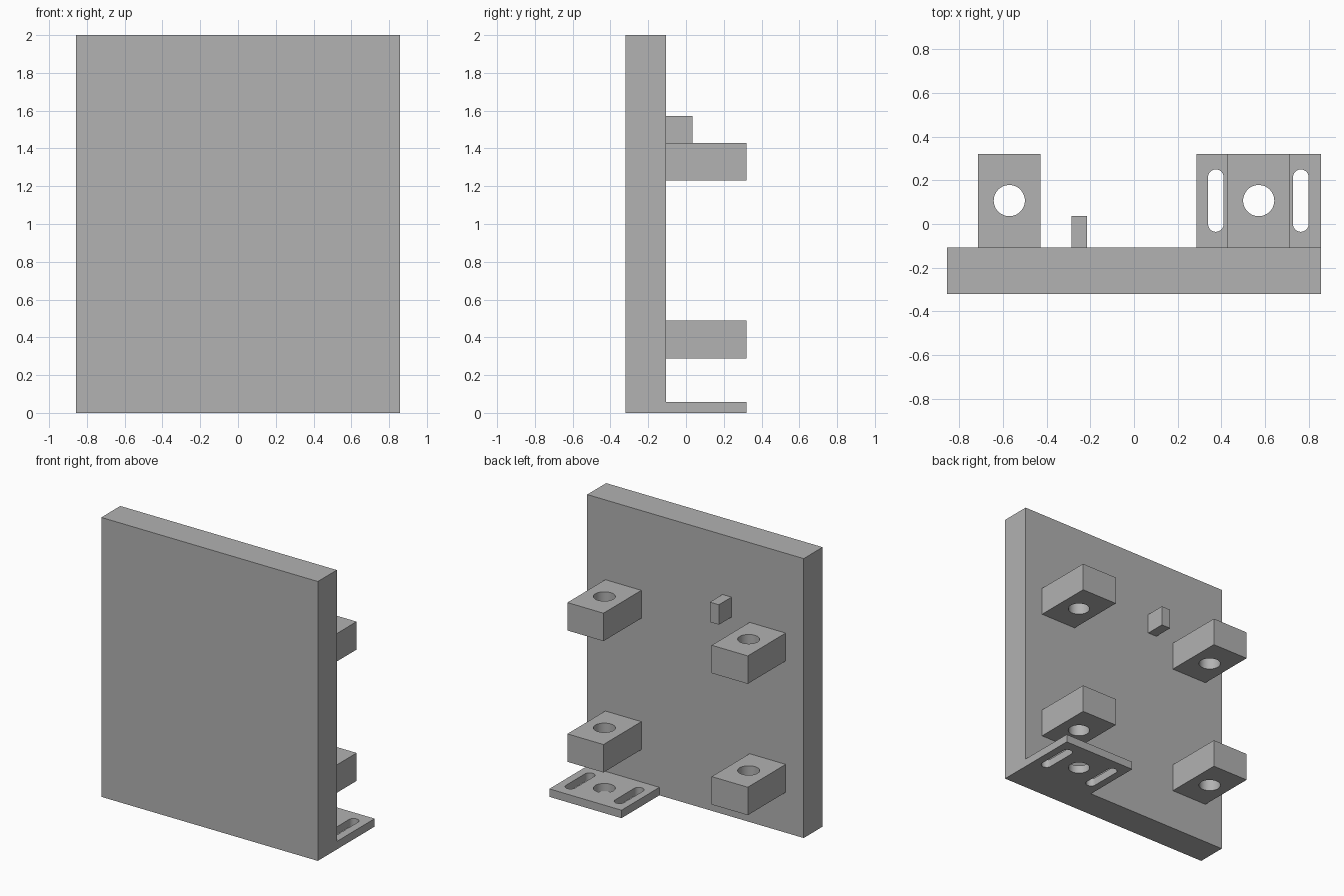
import bpy, bmesh
from math import cos, sin, pi, radians

cube = bpy.data.objects.get("Cube")
if cube:
    bpy.data.objects.remove(cube, do_unlink=True)

U = 2 / 28                      # design module: the panel is 28 modules tall
FRONT, BACK = -4.5 * U, 4.5 * U
WALL = -1.5 * U                 # rear surface of the panel

grey = bpy.data.materials.new("plain grey")
grey.use_nodes = True
grey.diffuse_color = (0.445, 0.445, 0.445, 1)
grey.node_tree.nodes["Principled BSDF"].inputs["Base Color"].default_value = (0.445, 0.445, 0.445, 1)


def prism(name, outline, z0, z1):
    """Extrude a closed counter-clockwise outline from z0 to z1."""
    bm = bmesh.new()
    face = bm.faces.new([bm.verts.new((x, y, z0)) for x, y in outline])
    ext = bmesh.ops.extrude_face_region(bm, geom=[face], use_keep_orig=True)
    verts = [g for g in ext["geom"] if isinstance(g, bmesh.types.BMVert)]
    bmesh.ops.translate(bm, verts=verts, vec=(0, 0, z1 - z0))
    bmesh.ops.recalc_face_normals(bm, faces=bm.faces[:])
    mesh = bpy.data.meshes.new(name)
    bm.to_mesh(mesh)
    bm.free()
    mesh.materials.append(grey)
    obj = bpy.data.objects.new(name, mesh)
    bpy.context.collection.objects.link(obj)
    return obj


def box(name, x0, x1, y0, y1, z0, z1):
    return prism(name, [(x0, y0), (x1, y0), (x1, y1), (x0, y1)], z0, z1)


def slot_outline(x, y, radius, half=0, steps=24):
    """Rounded slot along y; a plain circle when half is zero."""
    pts = []
    for end, start in ((half, 0), (-half, pi)):
        last = steps + 1 if half else steps
        for i in range(last):
            a = start + pi * i / steps
            pts.append((x + radius * cos(a), y + end + radius * sin(a)))
    return pts


def drill(obj, outlines, z0, z1):
    """Cut vertical through-holes and keep the hole walls smooth."""
    bpy.ops.object.select_all(action='DESELECT')
    bpy.context.view_layer.objects.active = obj
    obj.select_set(True)
    for outline in outlines:
        cutter = prism("hole_cutter", outline, z0 - U, z1 + U)
        cutter.hide_render = True
        mod = obj.modifiers.new("hole", 'BOOLEAN')
        mod.operation, mod.solver, mod.object = 'DIFFERENCE', 'EXACT', cutter
        bpy.ops.object.modifier_apply(modifier=mod.name)
        bpy.data.objects.remove(cutter, do_unlink=True)
    bpy.ops.object.shade_smooth_by_angle(angle=radians(30))


# Front panel
box("panel", -12 * U, 12 * U, FRONT, WALL, 0, 28 * U)

# Four drilled lugs on the back
HOLE_Y = 1.5 * U
for side, x in (("right", -8 * U), ("left", 8 * U)):
    for level, z in (("lower", 0.289), ("upper", 1.229)):
        top = z + 0.2
        lug = box(f"{level}_{side}_lug", x - 2 * U, x + 2 * U, WALL, BACK, z, top)
        drill(lug, [slot_outline(x, HOLE_Y, U)], z, top)

# Small peg
box("peg", -4 * U, -3 * U, WALL, 0.5 * U, 20 * U, 22 * U)

# Foot plate with a round hole between two slots
THICK = 0.8 * U
foot = box("foot_plate", 4 * U, 12 * U, WALL, BACK, 0, THICK)
holes = [slot_outline(8 * U, HOLE_Y, U)]
for x in (5.25 * U, 10.7 * U):
    holes.append(slot_outline(x, HOLE_Y, U / 2, 1.5 * U))
drill(foot, holes, 0, THICK)
